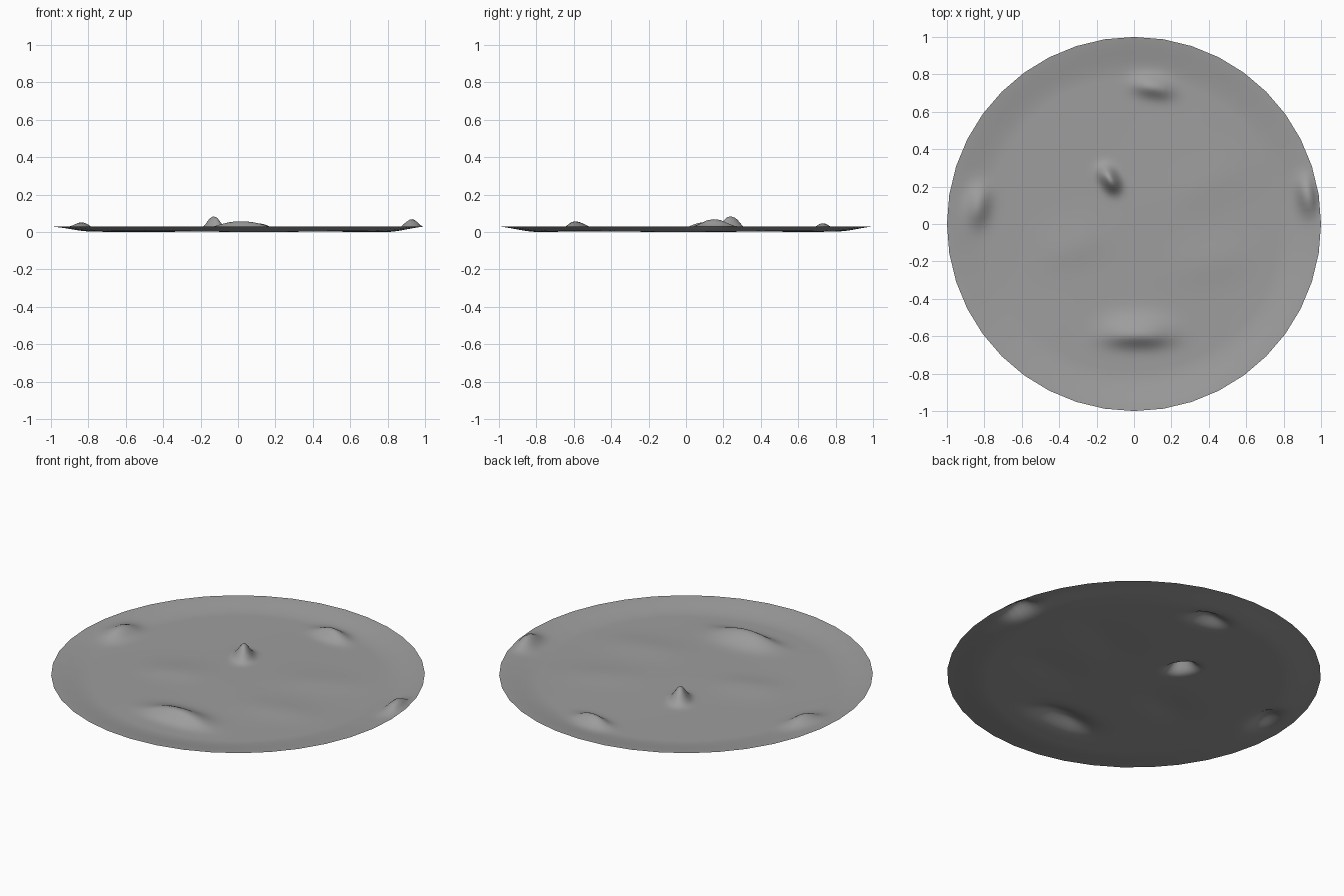
import bpy, bmesh
from math import sin, cos, pi, exp, radians

if "Cube" in bpy.data.objects:
    bpy.data.objects.remove(bpy.data.objects["Cube"])

SIDES, SUB, RINGS = 40, 4, 72
SEGS = SIDES * SUB

# Raised ripples: x, y, height, turn, half length, front spread, back spread
BUMPS = [
    (0.02, -0.595, 0.056, 0, 0.14, 0.046, 0.070),
    (-0.13, 0.24, 0.080, -60, 0.055, 0.032, 0.032),
    (-0.83, 0.10, 0.046, 80, 0.08, 0.045, 0.048),
    (0.925, 0.15, 0.048, 100, 0.07, 0.036, 0.038),
    (0.10, 0.73, 0.047, -10, 0.08, 0.038, 0.045),
    # faint swells
    (-0.33, -0.12, 0.009, 20, 0.14, 0.08, 0.10),
    (0.42, -0.20, 0.008, 10, 0.17, 0.09, 0.10),
    (0.40, 0.22, 0.006, 25, 0.18, 0.09, 0.10),
]


def height(x, y, r):
    # shallow dish with an upturned rim
    t = max(0.0, min(1.0, (r - 0.79) / 0.21))
    z = 0.006 + 0.027 * t * t * (2.2 - 1.2 * t)
    z += 0.003 * (1 - t) * sin(5 * x + 1) * cos(4 * y)
    for bx, by, h, turn, length, front, back in BUMPS:
        a = radians(turn)
        u = (x - bx) * cos(a) + (y - by) * sin(a)
        v = -(x - bx) * sin(a) + (y - by) * cos(a)
        w = front if v < 0 else back
        fade = min(1.0, (1 - r) / 0.03)
        z += fade * h * exp(-abs(u / length) ** 2.4 * 0.6 - (v / w) ** 2 * 0.6)
    return max(z, 0.0)


# Rippled sheet made of concentric rings with a 40-sided outline
bm = bmesh.new()
centre = bm.verts.new((0, 0, height(0, 0, 0)))
rings = []
for i in range(1, RINGS + 1):
    r = i / RINGS
    ring = []
    for j in range(SEGS):
        a = 2 * pi * j / SEGS
        local = a % (2 * pi / SIDES) - pi / SIDES
        rr = r * cos(pi / SIDES) / cos(local)
        x, y = rr * cos(a), rr * sin(a)
        ring.append(bm.verts.new((x, y, height(x, y, r))))
    rings.append(ring)
for j in range(SEGS):
    k = (j + 1) % SEGS
    bm.faces.new((centre, rings[0][j], rings[0][k]))
    for a, b in zip(rings, rings[1:]):
        bm.faces.new((a[j], b[j], b[k], a[k]))

# Rest the lowest point on the ground
low = min(v.co.z for v in bm.verts)
for v in bm.verts:
    v.co.z -= low
for f in bm.faces:
    f.smooth = True
mesh = bpy.data.meshes.new("rippled_disc")
bm.to_mesh(mesh)
bm.free()

# Dark grey surface
grey = bpy.data.materials.new("dark_grey")
grey.diffuse_color = (0.34, 0.34, 0.34, 1)
grey.use_nodes = True
grey.node_tree.nodes["Principled BSDF"].inputs["Base Color"].default_value = grey.diffuse_color
mesh.materials.append(grey)
disc = bpy.data.objects.new("rippled_disc", mesh)
bpy.context.collection.objects.link(disc)
